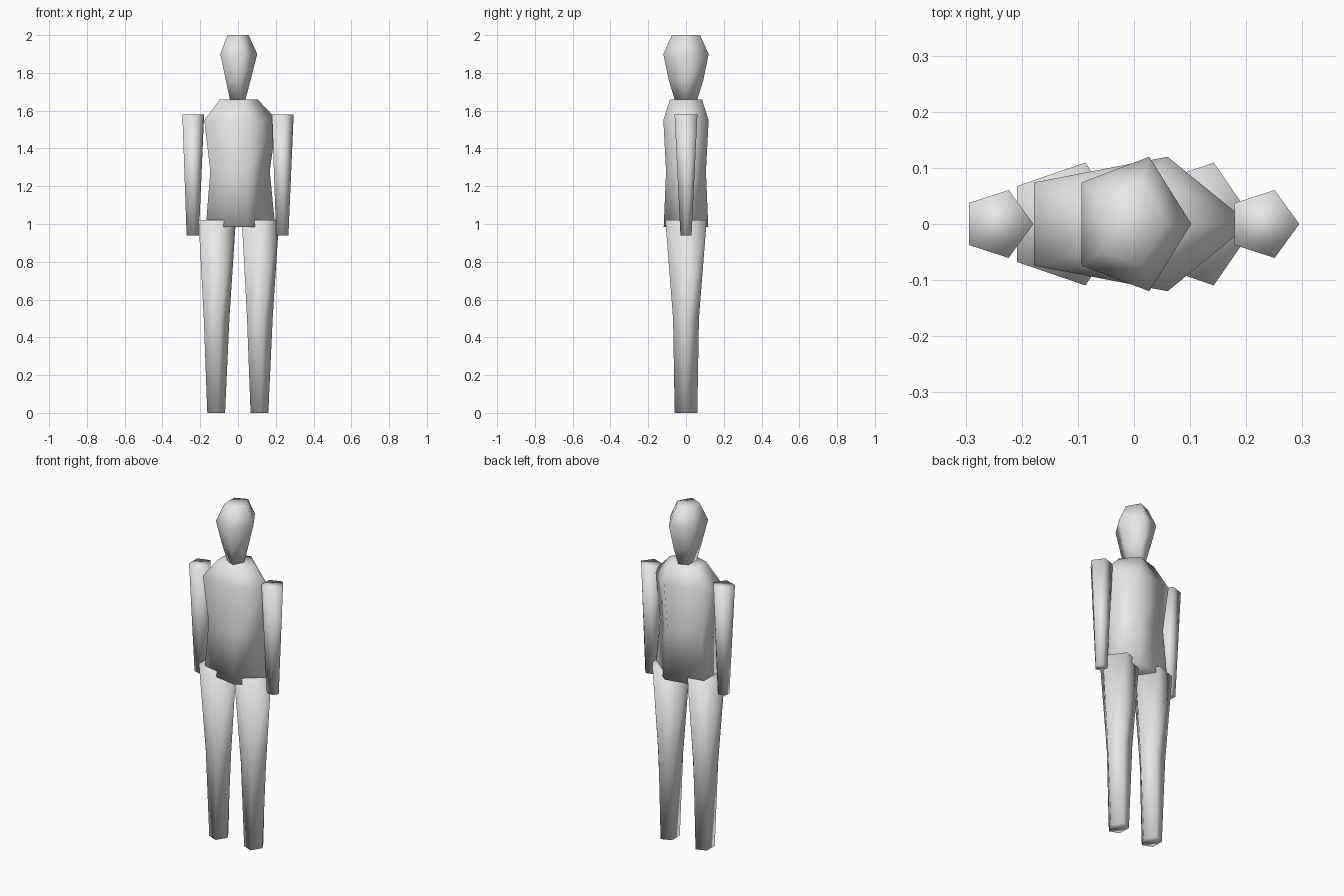
import bpy, bmesh, math

cube = bpy.data.objects.get("Cube")
if cube:
    bpy.data.objects.remove(cube, do_unlink=True)

SIDES = 5
CENTRE = -0.006   # pentagons reach further on +x, so the axis sits slightly off

grey = bpy.data.materials.new("plain grey")
grey.use_nodes = True
grey.diffuse_color = (0.8, 0.8, 0.8, 1)
grey.node_tree.nodes["Principled BSDF"].inputs["Base Color"].default_value = (0.8, 0.8, 0.8, 1)


def loft(name, x, rings):
    """Closed five-sided tube through rings of (z, x radius, y radius)."""
    bm = bmesh.new()
    loops = []
    for z, rx, ry in rings:
        angles = [2 * math.pi * i / SIDES for i in range(SIDES)]
        loops.append([bm.verts.new((CENTRE + x + rx * math.cos(a), ry * math.sin(a), z))
                      for a in angles])
    for low, high in zip(loops, loops[1:]):
        for i in range(SIDES):
            j = (i + 1) % SIDES
            bm.faces.new((low[i], low[j], high[j], high[i]))
    bm.faces.new(loops[0][::-1])
    bm.faces.new(loops[-1])
    for face in bm.faces:
        face.smooth = True
    mesh = bpy.data.meshes.new(name)
    bm.to_mesh(mesh)
    bm.free()
    mesh.materials.append(grey)
    obj = bpy.data.objects.new(name, mesh)
    bpy.context.collection.objects.link(obj)
    return obj


# Head and torso
loft("head", 0, [(1.66, 0.046, 0.063), (1.76, 0.072, 0.096),
                 (1.9, 0.108, 0.126), (2.0, 0.062, 0.078)])
loft("torso", 0, [(0.985, 0.203, 0.124), (1.28, 0.174, 0.111),
                  (1.55, 0.213, 0.126), (1.66, 0.11, 0.089)])

# Limbs, same cross-section direction on both sides
for side, sign in (("left", 1), ("right", -1)):
    loft(side + "_arm", sign * 0.237, [(0.94, 0.036, 0.031), (1.58, 0.0636, 0.0636)])
    loft(side + "_leg", sign * 0.1145, [(0, 0.052, 0.063), (0.5, 0.075, 0.072),
                                        (1.02, 0.109, 0.115)])
